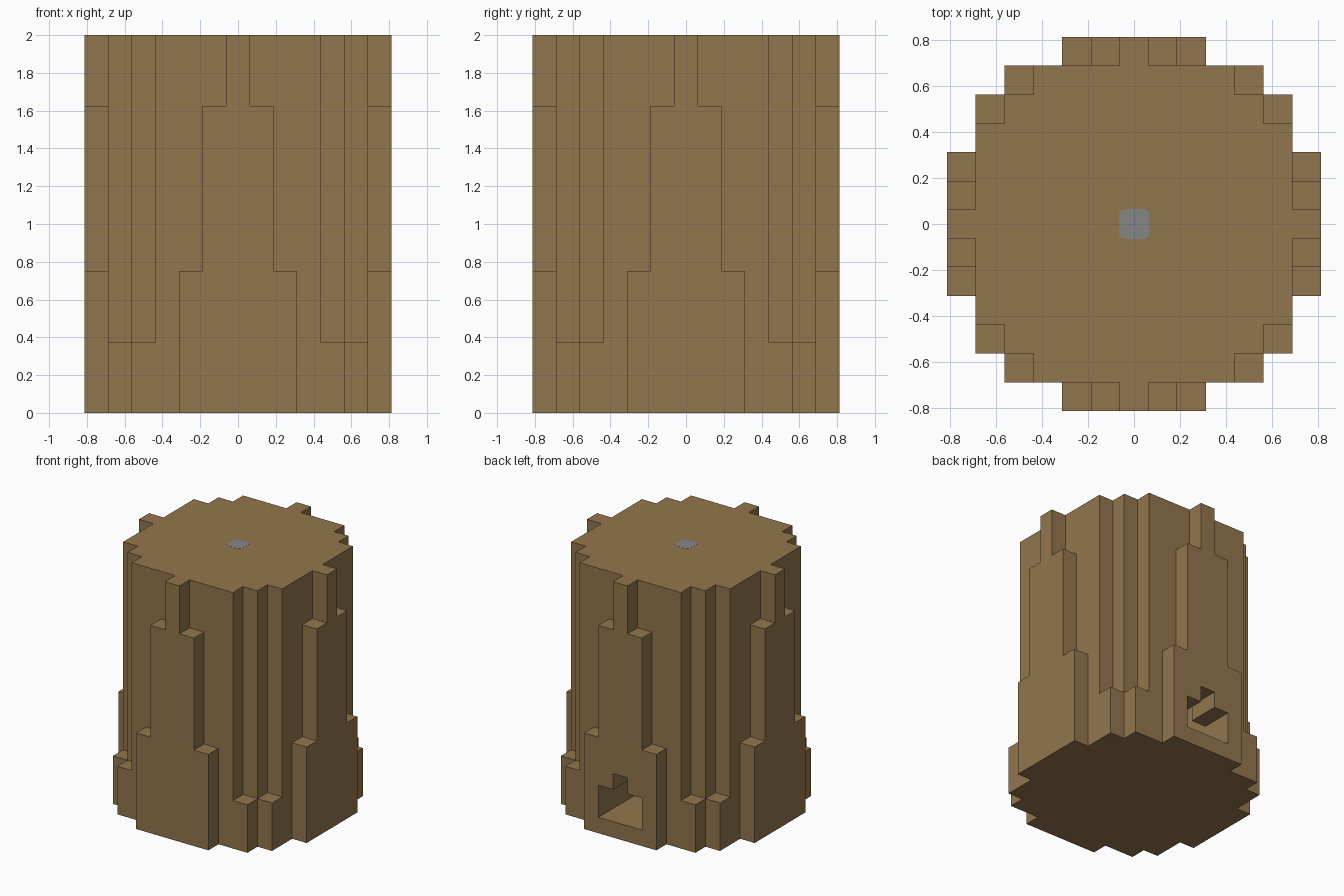
import bpy
import bmesh
from mathutils import Vector

CELL = 0.125
LEVELS = [0, 0.125, 0.375, 0.5, 0.625, 0.75, 1.625, 2]

if "Cube" in bpy.data.objects:
    bpy.data.objects.remove(bpy.data.objects["Cube"])


def make_material(name, color):
    mat = bpy.data.materials.new(name)
    mat.use_nodes = True
    mat.diffuse_color = (*color, 1)
    mat.node_tree.nodes["Principled BSDF"].inputs["Base Color"].default_value = (*color, 1)
    return mat


def add_object(name, bm, mat):
    mesh = bpy.data.meshes.new(name)
    bm.to_mesh(mesh)
    bm.free()
    mesh.materials.append(mat)
    obj = bpy.data.objects.new(name, mesh)
    bpy.context.collection.objects.link(obj)
    return obj


def hollow(i, j, z):
    """Stepped doorway at the back, opening into a small taller chamber."""
    if abs(i) > 1 or z < 0.125:
        return False
    if j >= 5:
        return z < (0.5 if i == 0 else 0.375)
    return j >= 3 and z < 0.625


def solid(i, j, k):
    """Is this block part of the trunk?"""
    if not 0 <= k < len(LEVELS) - 1:
        return False
    z = (LEVELS[k] + LEVELS[k + 1]) / 2
    if hollow(i, j, z):
        return False
    lo, hi = sorted((abs(i), abs(j)))
    if hi <= 4 or (hi == 5 and lo <= 3):
        return True                                    # round core
    if hi == 5:
        return lo == 4 and z < 0.375                   # corner roots
    if hi == 6:                                        # tapering buttresses
        return lo <= (2 if z < 0.75 else 1 if z < 1.625 else 0)
    return False


def block_corner(i, j, k, corner):
    a, b, c = corner
    return Vector(((i + a - 0.5) * CELL, (j + b - 0.5) * CELL, LEVELS[k + c]))


# Trunk: outer skin of the stepped blocks
bm = bmesh.new()
for i in range(-6, 7):
    for j in range(-6, 7):
        for k in range(len(LEVELS) - 1):
            if not solid(i, j, k):
                continue
            for axis in range(3):
                for side in (0, 1):
                    step = [0, 0, 0]
                    step[axis] = 2 * side - 1
                    if solid(i + step[0], j + step[1], k + step[2]):
                        continue
                    ring = []
                    for u, v in ((0, 0), (1, 0), (1, 1), (0, 1)):
                        corner = [0, 0, 0]
                        corner[axis] = side
                        corner[(axis + 1) % 3] = u
                        corner[(axis + 2) % 3] = v
                        ring.append(bm.verts.new(block_corner(i, j, k, corner)))
                    bm.faces.new(ring if side else ring[::-1])
bmesh.ops.remove_doubles(bm, verts=bm.verts, dist=0.001)
bmesh.ops.dissolve_limit(bm, angle_limit=0.01, verts=bm.verts, edges=bm.edges)
add_object("trunk", bm, make_material("bark brown", (0.288, 0.181, 0.075)))

# Small rounded plate on the top
bm = bmesh.new()
bmesh.ops.create_cube(bm, size=1)
bmesh.ops.scale(bm, vec=(0.13, 0.13, 0.004), verts=bm.verts)
bmesh.ops.translate(bm, vec=(0, 0, 1.999), verts=bm.verts)
upright = [e for e in bm.edges if abs(e.verts[0].co.z - e.verts[1].co.z) > 0.001]
bmesh.ops.bevel(bm, geom=upright, offset=0.025, segments=3, profile=0.5, affect='EDGES')
add_object("top_plate", bm, make_material("mid grey", (0.24, 0.24, 0.24)))
